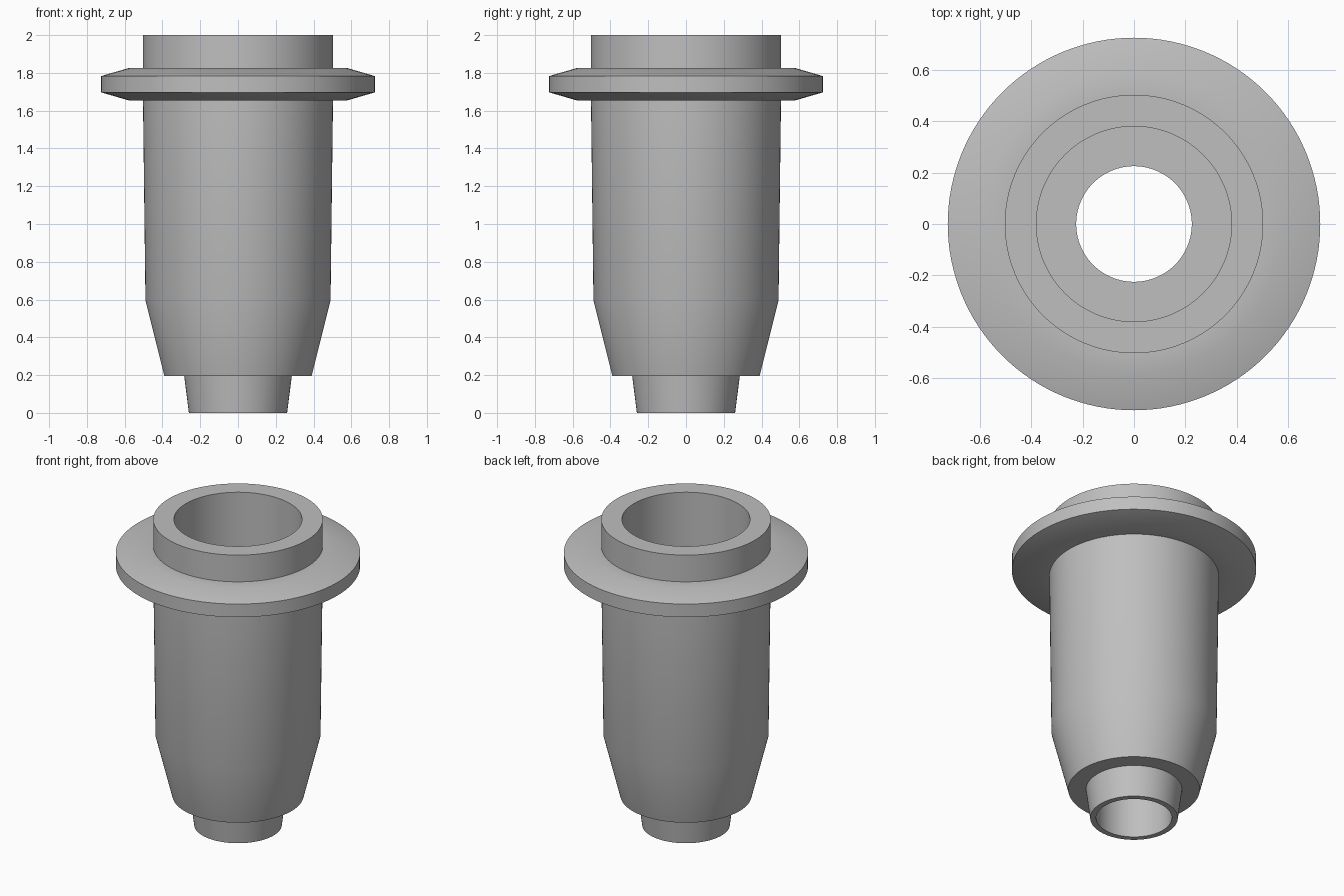
import bpy
import bmesh
import math

cube = bpy.data.objects.get("Cube")
if cube:
    bpy.data.objects.remove(cube, do_unlink=True)

# Plain grey finish
GREY = (0.52, 0.52, 0.52, 1.0)
grey = bpy.data.materials.new("plain_grey")
grey.use_nodes = True
grey.diffuse_color = GREY
grey.node_tree.nodes["Principled BSDF"].inputs["Base Color"].default_value = GREY


def lathe(name, profile, material, segments=128):
    """Revolve a closed (radius, height) profile about the z axis."""
    bm = bmesh.new()
    verts = [bm.verts.new((r, 0, z)) for r, z in profile]
    edges = [bm.edges.new((a, b)) for a, b in zip(verts, verts[1:] + verts[:1])]
    bmesh.ops.spin(bm, geom=verts + edges, cent=(0, 0, 0), axis=(0, 0, 1),
                   angle=math.tau, steps=segments, use_duplicate=False)
    bmesh.ops.remove_doubles(bm, verts=bm.verts, dist=0.0001)
    bmesh.ops.recalc_face_normals(bm, faces=bm.faces)
    mesh = bpy.data.meshes.new(name)
    bm.to_mesh(mesh)
    bm.free()
    mesh.materials.append(material)
    obj = bpy.data.objects.new(name, mesh)
    bpy.context.collection.objects.link(obj)
    bpy.ops.object.select_all(action="DESELECT")
    obj.select_set(True)
    bpy.context.view_layer.objects.active = obj
    bpy.ops.object.shade_smooth_by_angle(angle=math.radians(30))
    return obj


# Tapered spout and body wall
outer_body = [(0.26, 0), (0.285, 0.195), (0.39, 0.195), (0.49, 0.595), (0.503, 1.655)]
# Flange with sloped faces, mirrored about its middle height
middle, half_rim, half_root = 1.74, 0.043, 0.085
flange = [(0.58, middle - half_root), (0.725, middle - half_rim),
          (0.725, middle + half_rim), (0.58, middle + half_root)]
# Collar and its top rim
collar = [(0.503, middle + half_root), (0.503, 2), (0.38, 2)]
# Wide bore stepping down to the narrow outlet
bore = [(0.38, 0.4), (0.225, 0.4), (0.225, 0)]

lathe("flanged_sleeve", outer_body + flange + collar + bore, grey)
